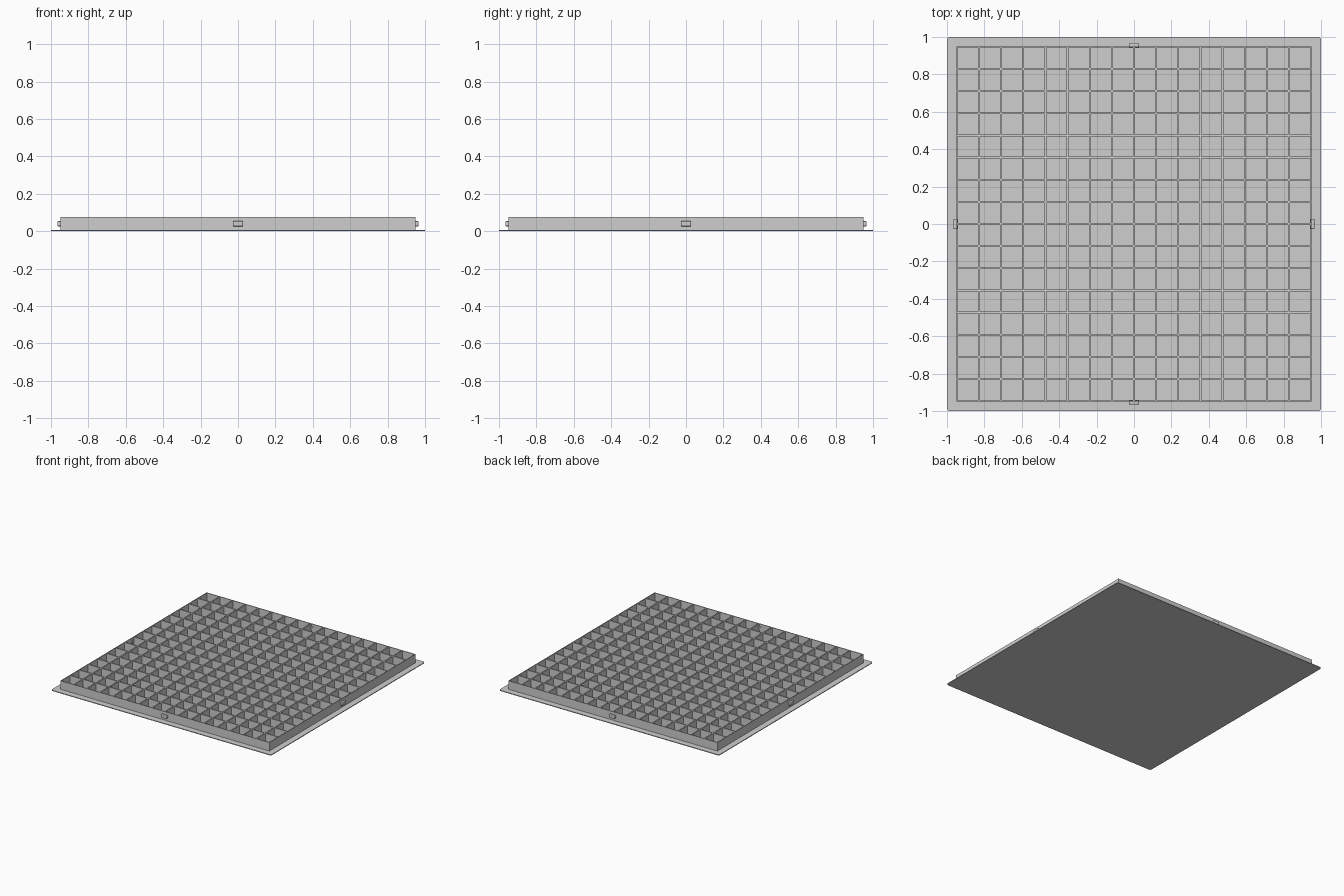
import bpy, bmesh, math
from mathutils import Matrix

if "Cube" in bpy.data.objects:
    bpy.data.objects.remove(bpy.data.objects["Cube"])

grey = bpy.data.materials.new("light_grey")
grey.diffuse_color = (0.62, 0.62, 0.62, 1)
grey.use_nodes = True
grey.node_tree.nodes["Principled BSDF"].inputs["Base Color"].default_value = grey.diffuse_color

BASE_T = 0.006     # mounting plate thickness
TOP = 0.076        # top of the louver
HALF = 0.95        # half width of the louver frame
CELLS = 16
BLADE = 0.010      # blade thickness
RIM = 0.006        # outer wall thickness


def finish(bm, name):
    bmesh.ops.recalc_face_normals(bm, faces=bm.faces)
    me = bpy.data.meshes.new(name)
    bm.to_mesh(me)
    bm.free()
    me.materials.append(grey)
    ob = bpy.data.objects.new(name, me)
    bpy.context.collection.objects.link(ob)
    return ob


def box(bm, size, centre):
    m = Matrix.Translation(centre) @ Matrix.Diagonal((*size, 1))
    return bmesh.ops.create_cube(bm, size=1, matrix=m)["verts"]


# thin mounting plate with slightly rounded corners
bm = bmesh.new()
box(bm, (2, 2, BASE_T), (0, 0, BASE_T / 2))
corners = [e for e in bm.edges if abs(e.verts[0].co.z - e.verts[1].co.z) > 0.001]
bmesh.ops.bevel(bm, geom=corners, offset=0.015, segments=4, profile=0.5, affect='EDGES')
finish(bm, "mounting_plate")

# egg-crate louver: wall tops laid out on an uneven grid, then extruded down
pitch = (2 * HALF - RIM) / CELLS
lines = [-HALF, -HALF + RIM]
for i in range(1, CELLS):
    c = -HALF + RIM / 2 + i * pitch
    lines += [c - BLADE / 2, c + BLADE / 2]
lines += [HALF - RIM, HALF]

bm = bmesh.new()
grid = [[bm.verts.new((x, y, TOP)) for y in lines] for x in lines]
n = len(lines) - 1
for i in range(n):
    for j in range(n):
        if i % 2 == 0 or j % 2 == 0:
            bm.faces.new((grid[i][j], grid[i + 1][j], grid[i + 1][j + 1], grid[i][j + 1]))
loose = [v for v in bm.verts if not v.link_faces]
bmesh.ops.delete(bm, geom=loose, context='VERTS')
ext = bmesh.ops.extrude_face_region(bm, geom=bm.faces[:], use_keep_orig=True)
for v in ext["geom"]:
    if isinstance(v, bmesh.types.BMVert):
        v.co.z = BASE_T - 0.002
finish(bm, "egg_crate_louver")

# rounded clip in the middle of each side
for k, side in enumerate(("front", "right", "back", "left")):
    bm = bmesh.new()
    box(bm, (0.054, 0.024, 0.028), (0, -HALF - 0.004, 0.040))
    # round the outline, then chamfer the outer face
    ends = [e for e in bm.edges if abs(e.verts[0].co.y - e.verts[1].co.y) > 0.001]
    bmesh.ops.bevel(bm, geom=ends, offset=0.006, segments=3, profile=0.5, affect='EDGES')
    outer = min(bm.faces, key=lambda f: f.calc_center_median().y)
    bmesh.ops.bevel(bm, geom=list(outer.edges), offset=0.005, segments=2,
                    profile=0.5, affect='EDGES')
    bmesh.ops.rotate(bm, verts=bm.verts, cent=(0, 0, 0),
                     matrix=Matrix.Rotation(k * math.pi / 2, 3, 'Z'))
    finish(bm, side + "_clip")
